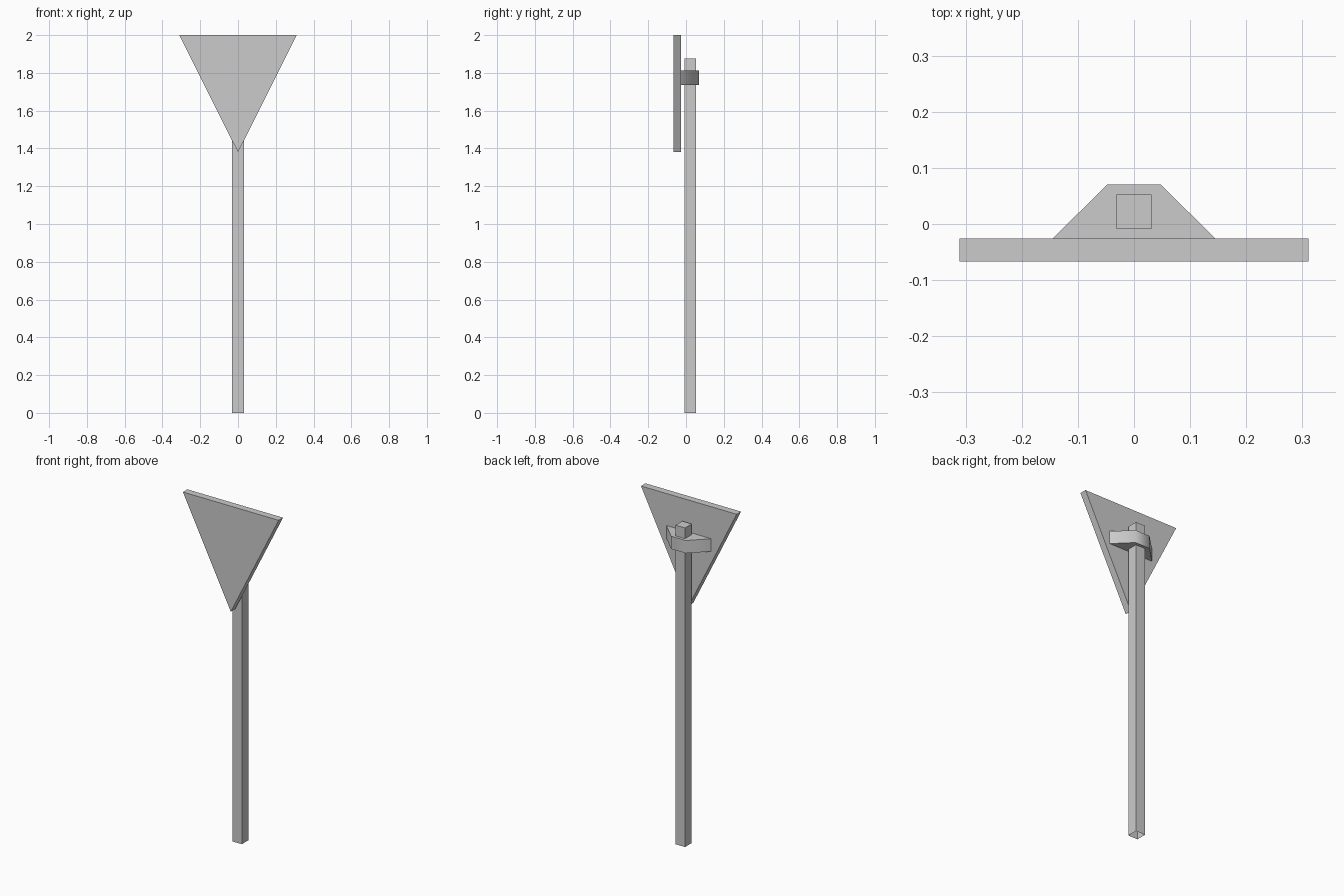
import bpy
import bmesh
from mathutils import Vector

if "Cube" in bpy.data.objects:
    bpy.data.objects.remove(bpy.data.objects["Cube"])


def prism(name, profile, offset, skip=()):
    """Extrude a flat profile along offset; drop faces pointing along any skip direction."""
    bm = bmesh.new()
    face = bm.faces.new([bm.verts.new(p) for p in profile])
    # keep the starting profile as one cap of the closed prism
    ext = bmesh.ops.extrude_face_region(bm, geom=[face], use_keep_orig=True)
    moved = [v for v in ext["geom"] if isinstance(v, bmesh.types.BMVert)]
    bmesh.ops.translate(bm, verts=moved, vec=offset)
    bmesh.ops.recalc_face_normals(bm, faces=bm.faces[:])
    gone = [f for f in bm.faces if any(f.normal.dot(Vector(d)) > 0.99 for d in skip)]
    bmesh.ops.delete(bm, geom=gone, context='FACES')
    mesh = bpy.data.meshes.new(name)
    bm.to_mesh(mesh)
    bm.free()
    obj = bpy.data.objects.new(name, mesh)
    bpy.context.collection.objects.link(obj)
    return obj


# Square post, open underneath
r, back, front = 0.031, 0.053, -0.009
prism("post", [(-r, front, 0), (r, front, 0), (r, back, 0), (-r, back, 0)],
      (0, 0, 1.875), skip=[(0, 0, -1)])

# Triangular sign plate, pointing down
prism("sign_plate", [(-0.311, -0.067, 2), (0, -0.067, 1.38), (0.311, -0.067, 2)],
      (0, 0.041, 0))

# Clamp bracket behind the plate, softly shaded around its bends
z0, z1 = 1.737, 1.812
bracket = prism("bracket", [(-0.145, -0.026, z0), (0.145, -0.026, z0),
                            (0.048, 0.07, z0), (-0.048, 0.07, z0)],
                (0, 0, z1 - z0), skip=[(0, -1, 0)])
bpy.context.view_layer.objects.active = bracket
bracket.select_set(True)
bpy.ops.object.shade_smooth_by_angle(angle=0.9)
